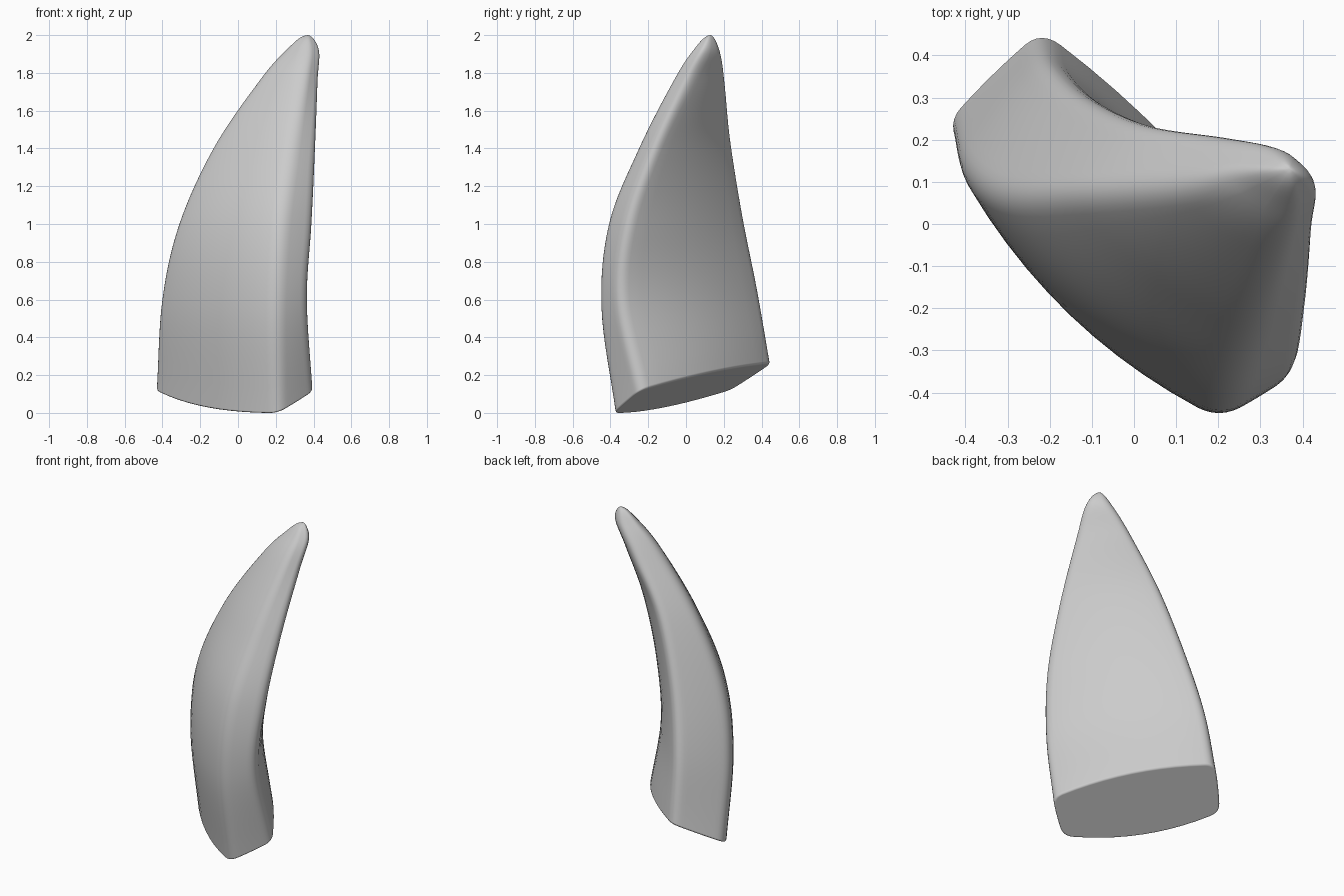
import bpy, bmesh
from mathutils import Vector

cube = bpy.data.objects.get("Cube")
if cube:
    bpy.data.objects.remove(cube)

# Four ridges (front, right, back, left) from the base to just below the tip
FRONT = [(.21, -.385, -.005), (.20, -.46, .55), (.225, -.42, 1), (.28, -.26, 1.4), (.345, -.08, 1.75), (.37, .03, 1.92)]
RIGHT = [(.41, -.24, .12), (.38, -.35, .6), (.405, -.31, 1), (.425, -.17, 1.4), (.435, 0, 1.75), (.44, .09, 1.92)]
BACK = [(-.22, .46, .265), (-.2, .395, .65), (-.12, .315, 1.05), (.02, .25, 1.45), (.21, .22, 1.75), (.33, .19, 1.91)]
LEFT = [(-.445, .24, .12), (-.415, .13, .6), (-.325, .07, 1), (-.145, .07, 1.4), (.09, .09, 1.75), (.23, .12, 1.91)]
APEX = Vector((.37, .13, 2))
BULGE = (.02, .06, .02, .08)      # outward bow of each side, relative to its length
STEPS, SIDE, CORNER = 8, 10, 6


def ridge(points):
    """Add end points: straight at the base, level at the tip."""
    p = [Vector(q) for q in points]
    beyond = 2 * APEX - p[-1]
    beyond.z = p[-1].z
    return [2 * p[0] - p[1]] + p + [APEX, beyond]


def spline(p, i, t):
    a, b, c, d = p[i:i + 4]
    return (2 * b + (c - a) * t + (2 * a - 5 * b + 4 * c - d) * t ** 2
            + (3 * b - a - 3 * c + d) * t ** 3) / 2


def section(c):
    """Four bowed sides joined by rounded corners."""
    up = (c[2] - c[0]).cross(c[3] - c[1]).normalized()

    def side(k, u):
        a, b = c[k % 4], c[(k + 1) % 4]
        out = (b - a).cross(up)
        return a.lerp(b, u) + out * BULGE[k % 4] * 4 * u * (1 - u)

    cut = [min(.3, .055 / max((c[(k + 1) % 4] - c[k]).length, .001)) for k in range(4)]
    loop = []
    for k in range(4):
        n = (k + 1) % 4
        for j in range(SIDE):
            loop.append(side(k, cut[k] + (1 - 2 * cut[k]) * j / SIDE))
        start, end = side(k, 1 - cut[k]), side(n, cut[n])
        for j in range(CORNER):
            u = j / CORNER
            loop.append(start.lerp(c[n], u).lerp(c[n].lerp(end, u), u))
    return loop


# Loft the sections into one closed horn
ridges = [ridge(r) for r in (FRONT, RIGHT, BACK, LEFT)]
bm = bmesh.new()
rings = []
for i in range(len(FRONT)):
    for s in range(STEPS):
        corners = [spline(r, i, s / STEPS) for r in ridges]
        rings.append([bm.verts.new(v) for v in section(corners)])
count = len(rings[0])
for low, high in zip(rings, rings[1:]):
    for j in range(count):
        k = (j + 1) % count
        bm.faces.new((low[j], low[k], high[k], high[j]))
tip = bm.verts.new(APEX)
for j in range(count):
    bm.faces.new((rings[-1][j], rings[-1][(j + 1) % count], tip))
bm.faces.new(rings[0][::-1])
bmesh.ops.recalc_face_normals(bm, faces=bm.faces)
mesh = bpy.data.meshes.new("horn")
bm.to_mesh(mesh)
bm.free()
horn = bpy.data.objects.new("horn", mesh)
bpy.context.collection.objects.link(horn)

# Plain grey surface
grey = bpy.data.materials.new("plain grey")
grey.use_nodes = True
colour = (.6, .6, .6, 1)
grey.diffuse_color = colour
grey.node_tree.nodes["Principled BSDF"].inputs["Base Color"].default_value = colour
mesh.materials.append(grey)

# Softened base rim and smooth shading
bpy.context.view_layer.objects.active = horn
horn.select_set(True)
bpy.ops.object.shade_smooth_by_angle(angle=.7)
rim = horn.modifiers.new("base_rim", "BEVEL")
rim.width = .012
rim.segments = 3
rim.limit_method = "ANGLE"
rim.angle_limit = .8
rim.harden_normals = True
